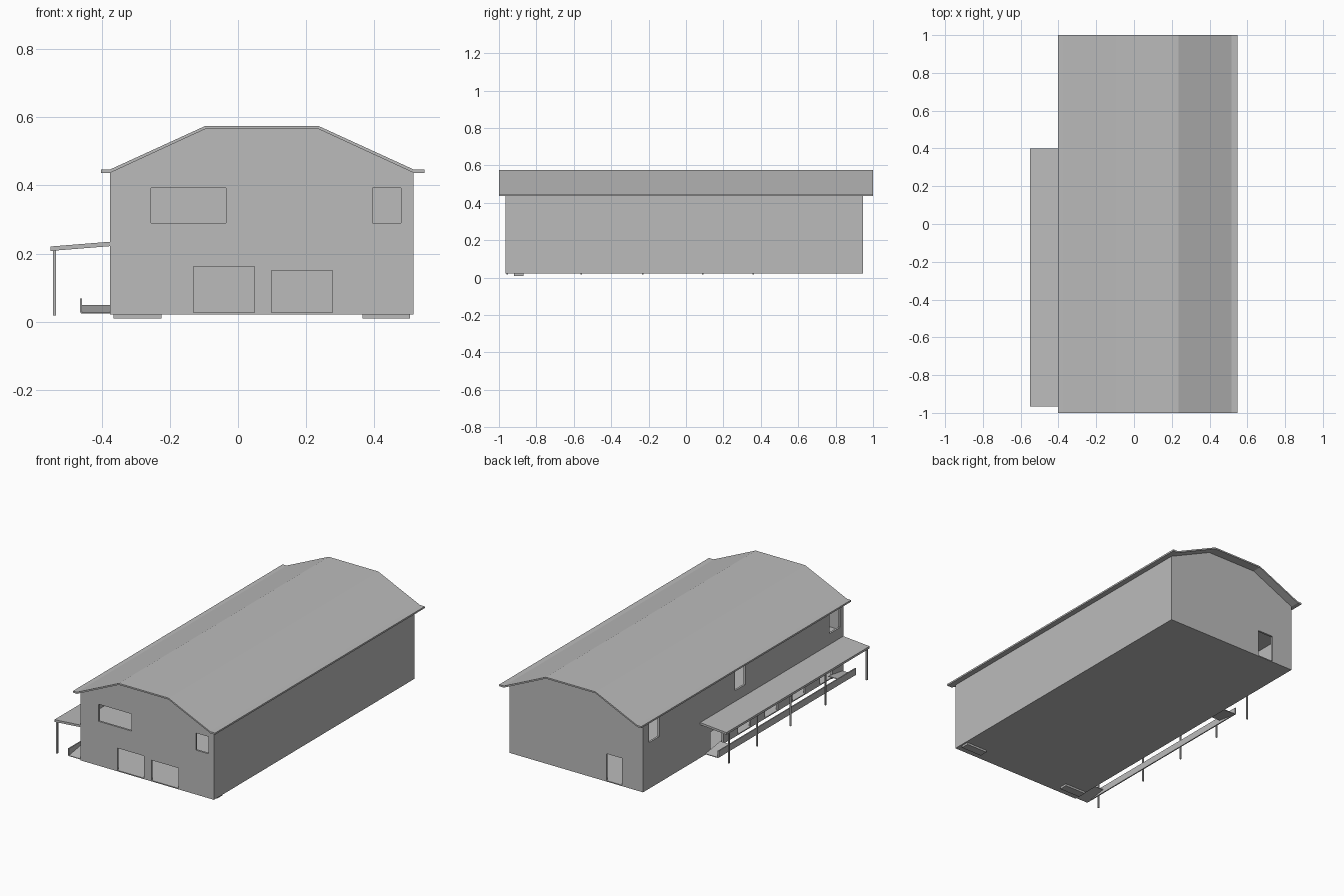
import bpy
import bmesh

cube = bpy.data.objects.get("Cube")
if cube:
    bpy.data.objects.remove(cube, do_unlink=True)

grey = bpy.data.materials.new("plain grey")
grey.use_nodes = True
COLOUR = (0.5, 0.5, 0.5, 1)
grey.diffuse_color = COLOUR
grey.node_tree.nodes["Principled BSDF"].inputs["Base Color"].default_value = COLOUR


def finish(name, bm):
    bmesh.ops.recalc_face_normals(bm, faces=bm.faces)
    mesh = bpy.data.meshes.new(name)
    bm.to_mesh(mesh)
    bm.free()
    mesh.materials.append(grey)
    obj = bpy.data.objects.new(name, mesh)
    bpy.context.collection.objects.link(obj)
    return obj


def prism(name, profile, y0, y1):
    """Extrude an x-z profile along y."""
    bm = bmesh.new()
    face = bm.faces.new([bm.verts.new((x, y0, z)) for x, z in profile])
    out = bmesh.ops.extrude_face_region(bm, geom=[face])
    verts = [v for v in out["geom"] if isinstance(v, bmesh.types.BMVert)]
    bmesh.ops.translate(bm, verts=verts, vec=(0, y1 - y0, 0))
    return finish(name, bm)


def boxes(name, spans):
    """One object of boxes, each given as x, y and z spans."""
    bm = bmesh.new()
    for span in spans:
        verts = bmesh.ops.create_cube(bm, size=1)["verts"]
        for v in verts:
            v.co = [lo + (c + 0.5) * (hi - lo) for c, (lo, hi) in zip(v.co, span)]
    return finish(name, bm)


def cut(target, cutter):
    mod = target.modifiers.new("cut", "BOOLEAN")
    mod.operation = "DIFFERENCE"
    mod.solver = "EXACT"
    mod.object = cutter
    bpy.context.view_layer.objects.active = target
    bpy.ops.object.modifier_apply(modifier=mod.name)
    bpy.data.objects.remove(cutter, do_unlink=True)


# Main building measurements
LEFT, RIGHT, FRONT, BACK = -0.375, 0.515, -0.965, 0.945
BASE, EAVE, RIDGE = 0.022, 0.437, 0.568
RIDGE_L, RIDGE_R = -0.095, 0.235
WALL = 0.012


def gable(inset, low):
    return [(LEFT + inset, low), (RIGHT - inset, low), (RIGHT - inset, EAVE),
            (RIDGE_R, RIDGE - inset), (RIDGE_L, RIDGE - inset), (LEFT + inset, EAVE)]


# Hollow walls with the ground slab
walls = prism("walls", gable(0, BASE), FRONT, BACK)
cut(walls, prism("room_cutter", gable(WALL, BASE + 0.006), FRONT + WALL, BACK - WALL))

# Door and window openings
front = (FRONT - 0.05, FRONT + 0.04)
back = (BACK - 0.04, BACK + 0.05)
side = (LEFT - 0.05, LEFT + 0.04)
sill = BASE + 0.006
openings = [
    ((-0.255, -0.035), front, (0.29, 0.393)),
    ((0.395, 0.478), front, (0.29, 0.393)),
    ((-0.13, 0.048), front, (sill, 0.162)),
    ((0.098, 0.277), front, (sill, 0.15)),
    ((-0.235, -0.13), back, (sill, 0.19)),
]
for y in (0.84, 0.02, -0.885):
    openings.append((side, (y - 0.05, y + 0.05), (0.3, 0.42)))
for i in range(5):
    y = 0.24 - 0.26 * i
    openings.append((side, (y - 0.06, y + 0.06), (sill, 0.14)))
cut(walls, boxes("opening_cutter", openings))

# Upper storey floor
boxes("upper_floor", [((LEFT + 0.005, RIGHT - 0.005),
                       (FRONT + 0.005, BACK - 0.005), (0.262, 0.274))])

# Hipped-profile roof slab with flat eaves
top = [(-0.402, 0.447), (LEFT, 0.447), (RIDGE_L, 0.575),
       (RIDGE_R, 0.575), (RIGHT, 0.447), (0.547, 0.447)]
under = [(0.547, EAVE), (RIGHT, EAVE), (RIDGE_R, 0.566),
         (RIDGE_L, 0.566), (LEFT, EAVE), (-0.402, EAVE)]
prism("roof", top + under, -1, 1)

# Side canopy and its posts
prism("canopy", [(-0.55, 0.208), (LEFT, 0.222), (LEFT, 0.235), (-0.55, 0.221)], -0.965, 0.4)
boxes("canopy_posts", [((-0.542, -0.534), (y - 0.004, y + 0.004), (0.018, 0.212))
                       for y in (0.36, 0.09, -0.23, -0.56, -0.955)])

# Loading edge below the canopy, with a sloping ramp at each end
boxes("dock_lip", [((-0.464, -0.457), (-0.96, 0.35), (0.028, 0.068))])
for name, outer, inner in (("front_ramp", -0.96, -0.82), ("back_ramp", 0.35, 0.21)):
    bm = bmesh.new()
    ring = [(-0.46, outer, 0.028), (LEFT, outer, 0.028),
            (LEFT, inner, 0.05), (-0.46, inner, 0.05)]
    face = bm.faces.new([bm.verts.new(p) for p in ring])
    out = bmesh.ops.extrude_face_region(bm, geom=[face])
    verts = [v for v in out["geom"] if isinstance(v, bmesh.types.BMVert)]
    bmesh.ops.translate(bm, verts=verts, vec=(0, 0, -0.004))
    finish(name, bm)

# Shallow pads under the front corners
boxes("corner_pads", [((x, x + 0.14), (-0.92, -0.87), (0.01, BASE + 0.002))
                      for x in (-0.365, 0.365)])
